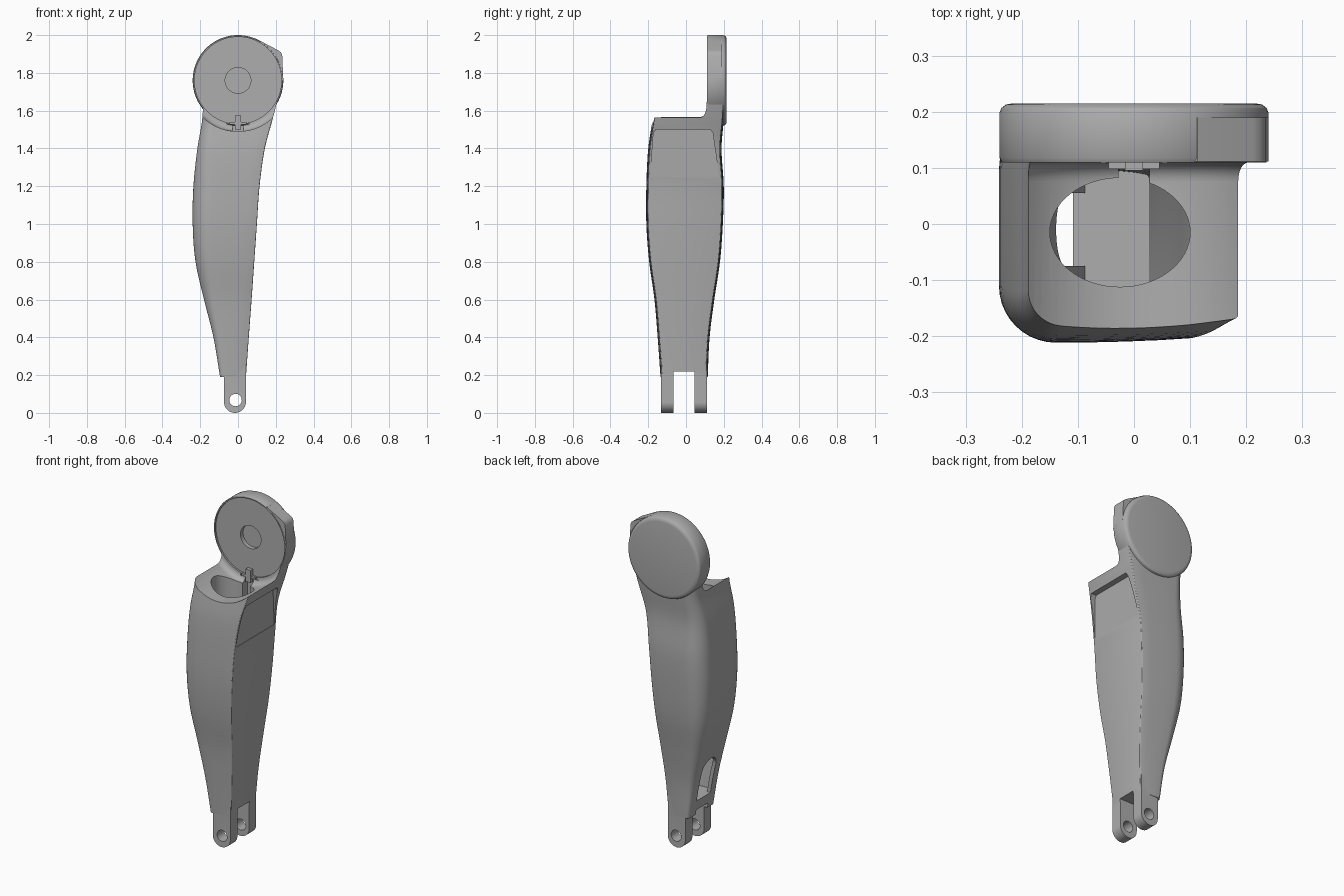
import bpy, bmesh, math
from math import sin, cos, pi, radians

if "Cube" in bpy.data.objects:
    bpy.data.objects.remove(bpy.data.objects["Cube"])

# one material
grey = bpy.data.materials.new("plain grey")
grey.use_nodes = True
COLOUR = (0.42, 0.42, 0.42, 1)
grey.diffuse_color = COLOUR
grey.node_tree.nodes["Principled BSDF"].inputs["Base Color"].default_value = COLOUR


def make(name, bm):
    bmesh.ops.recalc_face_normals(bm, faces=bm.faces)
    mesh = bpy.data.meshes.new(name)
    bm.to_mesh(mesh)
    bm.free()
    ob = bpy.data.objects.new(name, mesh)
    bpy.context.collection.objects.link(ob)
    mesh.materials.append(grey)
    return ob


def loft(name, rings):
    """Skin closed rings of equal length and cap both ends."""
    bm = bmesh.new()
    rows = [[bm.verts.new(p) for p in ring] for ring in rings]
    n = len(rows[0])
    for a, b in zip(rows, rows[1:]):
        for i in range(n):
            j = (i + 1) % n
            bm.faces.new((a[i], a[j], b[j], b[i]))
    bm.faces.new(rows[0])
    bm.faces.new(rows[-1])
    return make(name, bm)


def prism(name, pts, axis, lo, hi):
    """Extrude a flat outline along x, y or z."""
    place = {"x": lambda p, t: (t, p[0], p[1]),
             "y": lambda p, t: (p[0], t, p[1]),
             "z": lambda p, t: (p[0], p[1], t)}[axis]
    return loft(name, [[place(p, t) for p in pts] for t in (lo, hi)])


def box(name, x0, x1, y0, y1, z0, z1):
    return prism(name, [(x0, y0), (x1, y0), (x1, y1), (x0, y1)], "z", z0, z1)


def arc(cx, cy, rx, ry, a0, a1, n):
    return [(cx + rx * cos(radians(a0 + (a1 - a0) * i / n)),
             cy + ry * sin(radians(a0 + (a1 - a0) * i / n))) for i in range(n + 1)]


def circle(cx, cy, rx, ry=None, n=64):
    return arc(cx, cy, rx, ry or rx, 0, 360, n)[:-1]


def lathe(name, profile, cz, n=96):
    """Turn (radius, y) points about a y axis at height cz."""
    return loft(name, [[(r * cos(2 * pi * i / n), y, cz + r * sin(2 * pi * i / n))
                        for i in range(n)] for r, y in profile])


def combine(ob, other, operation="DIFFERENCE"):
    mod = ob.modifiers.new(operation, "BOOLEAN")
    mod.operation, mod.solver, mod.object = operation, "EXACT", other
    bpy.context.view_layer.objects.active = ob
    bpy.ops.object.modifier_apply(modifier=mod.name)
    bpy.data.objects.remove(other)


def smooth(ob, angle=28):
    bpy.ops.object.select_all(action="DESELECT")
    ob.select_set(True)
    bpy.context.view_layer.objects.active = ob
    bpy.ops.object.shade_smooth_by_angle(angle=radians(angle))


# body sections: z, x min, x max, y min, y max, corner radius
KEYS = [(.19, -.095, .042, -.135, .115, .02), (.4, -.13, .057, -.15, .125, .035),
        (.6, -.18, .072, -.167, .15, .06), (.8, -.225, .086, -.195, .18, .09),
        (1.0, -.24, .1, -.21, .195, .1), (1.2, -.236, .114, -.21, .2, .1),
        (1.4, -.215, .142, -.2, .188, .08), (1.55, -.19, .182, -.178, .2, .06),
        (1.72, -.18, .225, -.16, .21, .03)]


def slope(i, k):
    a, b = KEYS[max(i - 1, 0)], KEYS[min(i + 1, len(KEYS) - 1)]
    return (b[k] - a[k]) / (b[0] - a[0])


def sample(z):
    i = max(j for j in range(len(KEYS) - 1) if KEYS[j][0] <= z)
    a, b = KEYS[i], KEYS[i + 1]
    h = b[0] - a[0]
    t = (z - a[0]) / h
    return [a[k] * (1 + 2 * t) * (1 - t) ** 2 + b[k] * t * t * (3 - 2 * t)
            + h * slope(i, k) * t * (1 - t) ** 2 + h * slope(i + 1, k) * t * t * (t - 1)
            for k in range(1, 6)]


def section(z, inset=0):
    x0, x1, y0, y1, r = sample(z)
    x0, x1, y0, y1, r = x0 + inset, x1 - inset, y0 + inset, y1 - inset, max(r - inset, .012)
    e, bow = .006, .008
    pts = arc(x1 - e, y1 - e - bow, e, e, 0, 90, 3)
    for t in (.25, .5, .75):
        pts.append((x1 + (x0 + r - x1) * t, y1 - bow * (1 - t) ** 2))
    pts += arc(x0 + r, y1 - r, r, r, 90, 180, 10)
    pts += arc(x0 + r, y0 + r, r, r, 180, 270, 10)
    for t in (.75, .5, .25):
        pts.append((x1 + (x0 + r - x1) * t, y0 + bow * (1 - t) ** 2))
    pts += arc(x1 - e, y0 + e + bow, e, e, 270, 360, 3)
    return [(x, y, z) for x, y in pts]


def heights(lo, hi, n):
    return [lo + (hi - lo) * i / n for i in range(n + 1)]


DISC_Z = 1.76

# hollow tapering body
body = loft("leg_body", [section(z) for z in heights(.19, 1.719, 40)])

# rounded fork ends at the foot
foot = arc(-.016, .058, .058, .058, 180, 360, 24) + [(.042, .3), (-.074, .3)]
combine(body, prism("fork", foot, "y", -.132, .112), "UNION")
combine(body, box("fork_gap", -.3, .3, -.065, .045, -.1, .22))
combine(body, prism("pin_hole", circle(-.013, .068, .033, n=32), "y", -.4, .4))

# inner cavity, top opening and rear window
combine(body, loft("cavity", [section(z, .022) for z in heights(.28, 1.38, 24)]))
combine(body, prism("top_opening", circle(-.025, -.015, .125, .097), "z", 1.3, 1.65))
window = [(-.075, .28), (.055, .28)] + arc(-.01, .46, .065, .065, 0, 180, 16)
combine(body, prism("window", window, "x", -.4, -.03))

# curved saddle under the disc, with a fillet into the neck
fillet = [(.27 - .035 * (1 - cos(a)), .075 + .035 * sin(a)) for a in heights(0, pi / 2, 6)]
combine(body, lathe("saddle", [(.27, -.4)] + fillet, DISC_Z))
combine(body, lathe("disc_seat", [(.232, 0), (.232, .16)], DISC_Z))

# flat side panel set behind a flared lip
panel = prism("panel", [(-.19, 1.25), (-.172, 1.48), (-.16, 1.5), (.13, 1.5),
                        (.142, 1.48), (.175, 1.25)], "x", .045, .4)
for v in panel.data.vertices:
    v.co.x += .068 * (v.co.z - .2)
combine(body, panel)

# cross-shaped cable notch
combine(body, box("notch", -.028, .028, .05, .13, 1.35, 1.58))
combine(body, box("notch_arms", -.06, .06, .07, .115, 1.52, 1.545))
smooth(body)

# joint disc with shallow front recess and centre socket
disc = lathe("joint_disc", [(.001, .145), (.068, .145), (.068, .12), (.23, .12), (.23, .11),
                            (.236, .11), (.24, .118), (.24, .198), (.236, .207),
                            (.228, .213), (.216, .215), (.001, .215)], DISC_Z)
smooth(disc)

# stop shoulder on the disc edge
shoulder = arc(0, DISC_Z, .233, .233, 0, 64, 16) + [
    (.113, 1.972), (.212, 1.92), (.226, 1.91), (.234, 1.895), (.24, DISC_Z)]
smooth(prism("stop_shoulder", shoulder, "y", .111, .19))

# small cable clip below the disc
for name, dims in (("clip_stem", (-.016, .016, .095, .118, 1.5, 1.575)),
                   ("clip_bar", (-.045, .045, .098, .112, 1.527, 1.54))):
    box(name, *dims)
